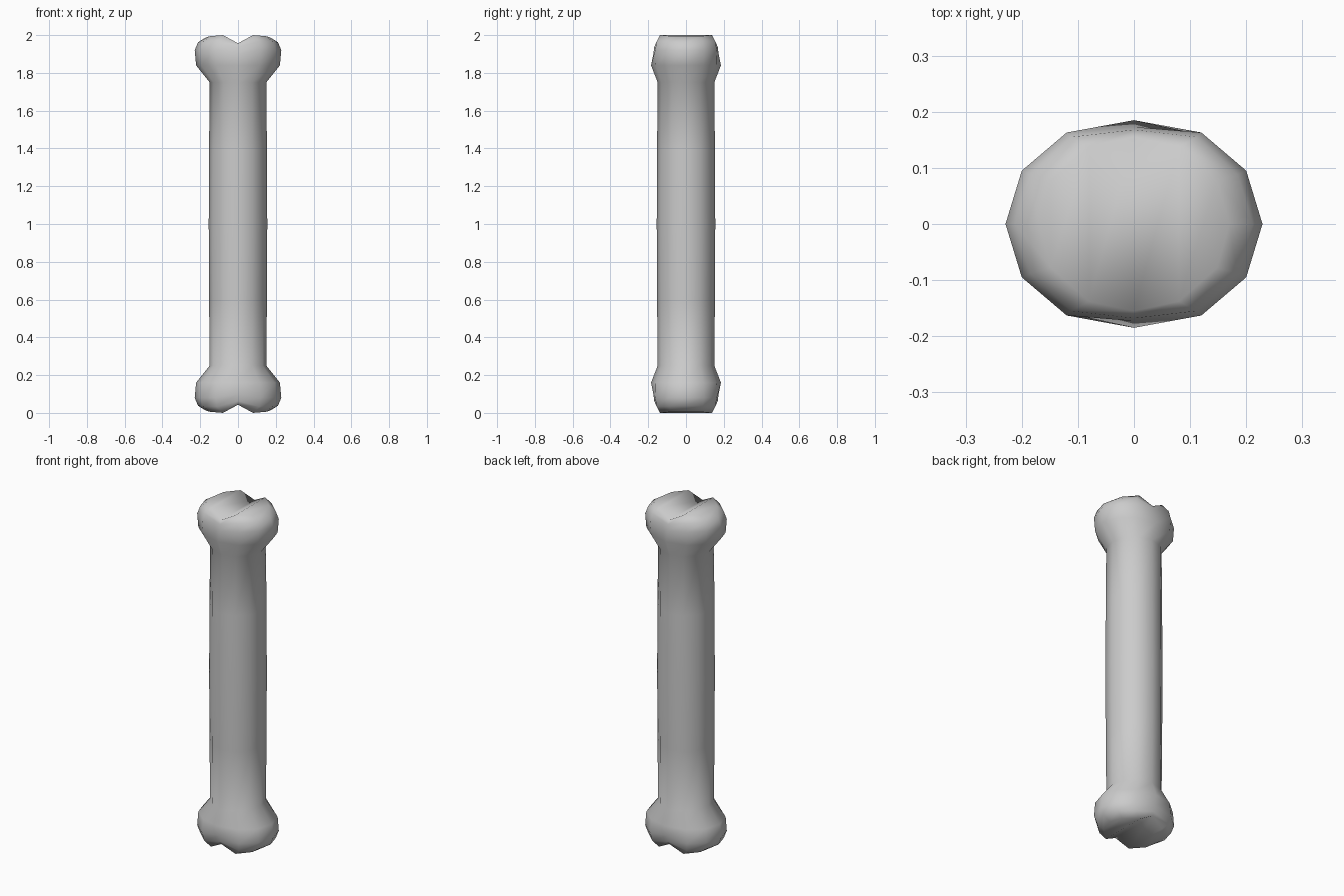
import bpy, bmesh

if "Cube" in bpy.data.objects:
    bpy.data.objects.remove(bpy.data.objects["Cube"])

# Quarter cross-sections (+x to +y) from the middle of the shaft to the grooved end
def oval(rx, ry, z):
    return [(rx, 0, z), (.866 * rx, .5 * ry, z), (.5 * rx, .866 * ry, z), (0, ry, z)]

HALF = [
    oval(.155, .155, 1.0),
    oval(.153, .153, 1.4),
    oval(.15, .15, 1.75),
    # knuckle: flare, widest band, shoulder, rim with the groove dipping at x = 0
    [(.222, 0, 1.84), (.194, .093, 1.84), (.115, .160, 1.84), (0, .185, 1.84)],
    [(.229, 0, 1.92), (.200, .095, 1.92), (.120, .163, 1.92), (0, .173, 1.90)],
    [(.212, 0, 1.962), (.185, .088, 1.965), (.112, .155, 1.967), (0, .168, 1.937)],
    [(.170, 0, 1.988), (.148, .078, 1.994), (.080, .138, 2.0), (0, .155, 1.957)],
]

def full_ring(q):
    """Mirror a quarter section into a 12-point ring."""
    left = [(-x, y, z) for x, y, z in q[2::-1]]
    back = q + left
    return back + [(x, -y, z) for x, y, z in back[5:0:-1]]

bm = bmesh.new()
upper = [full_ring(q) for q in HALF]
lower = [[(x, y, 2 - z) for x, y, z in r] for r in upper[:0:-1]]
rings = [[bm.verts.new(p) for p in r] for r in lower + upper]

# Shaft and knuckle walls
for a, b in zip(rings, rings[1:]):
    for i in range(12):
        j = (i + 1) % 12
        bm.faces.new((a[i], a[j], b[j], b[i]))

# Grooved end caps, made of strips running front to back
for r in (rings[0], rings[-1]):
    bm.faces.new((r[0], r[1], r[11]))
    for i in range(1, 5):
        bm.faces.new((r[i], r[i + 1], r[11 - i], r[12 - i]))
    bm.faces.new((r[5], r[6], r[7]))

bmesh.ops.recalc_face_normals(bm, faces=bm.faces[:])
for f in bm.faces:
    f.smooth = True
mesh = bpy.data.meshes.new("bone")
bm.to_mesh(mesh)
bm.free()
bone = bpy.data.objects.new("bone", mesh)
bpy.context.collection.objects.link(bone)
